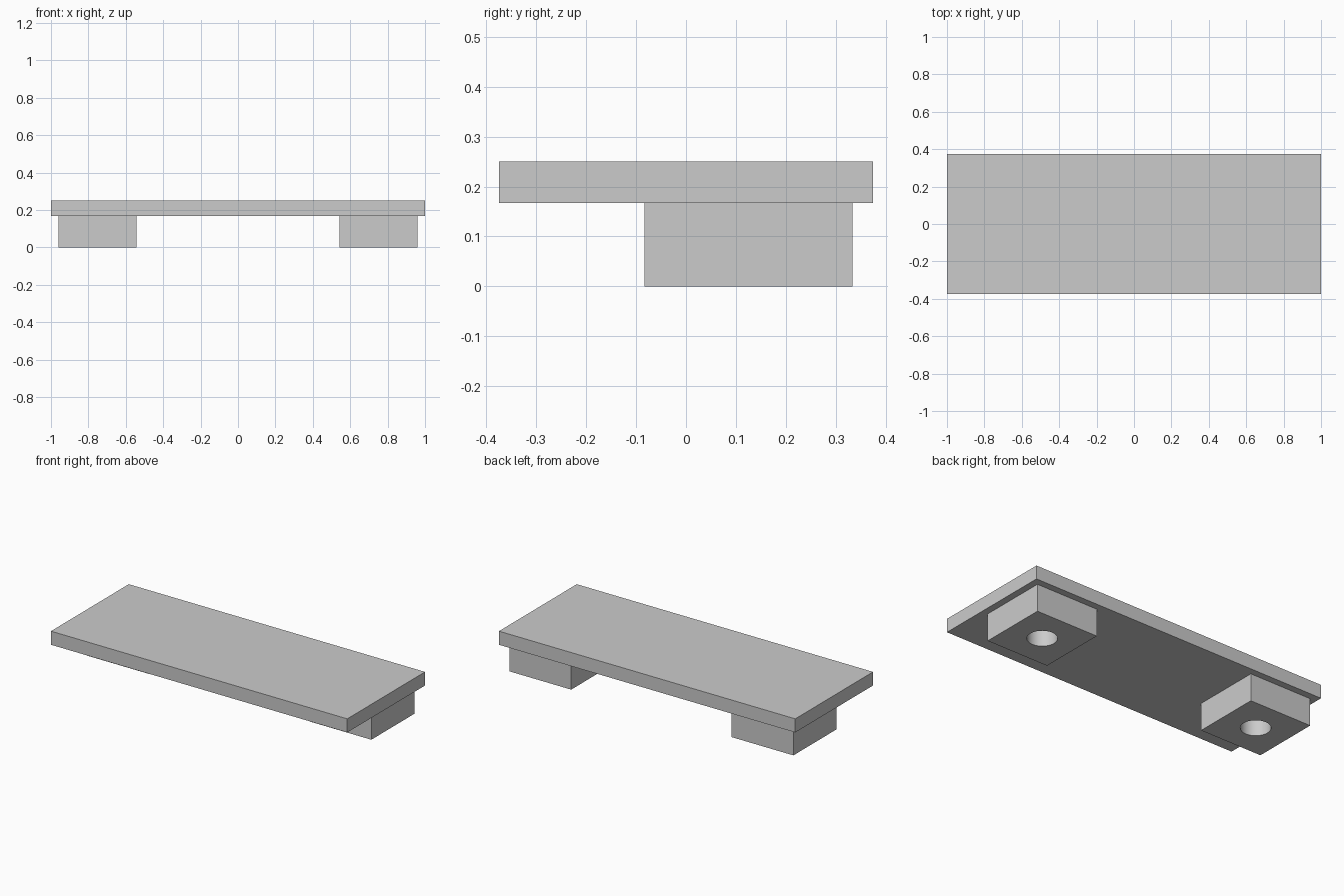
import bpy
import math

cube = bpy.data.objects.get("Cube")
if cube:
    bpy.data.objects.remove(cube, do_unlink=True)

PLATE_BOTTOM = 0.167
PLATE_TOP = 0.25
FOOT_SIZE = 0.417
HOLE_RADIUS = 0.083

# Single plain grey
grey = bpy.data.materials.new("plain grey")
grey.use_nodes = True
colour = (0.6, 0.6, 0.6, 1)
grey.diffuse_color = colour
grey.node_tree.nodes["Principled BSDF"].inputs["Base Color"].default_value = colour


def box(name, x, y, bottom, top, width, depth):
    bpy.ops.mesh.primitive_cube_add(size=1, location=(x, y, (bottom + top) / 2))
    obj = bpy.context.object
    obj.name = name
    obj.scale = (width, depth, top - bottom)
    bpy.ops.object.transform_apply(location=False, rotation=False, scale=True)
    obj.data.materials.append(grey)
    return obj


def foot(name, x, y):
    """Square block with a round socket open at the underside."""
    block = box(name, x, y, 0, PLATE_BOTTOM, FOOT_SIZE, FOOT_SIZE)
    bpy.ops.mesh.primitive_cylinder_add(
        vertices=48, radius=HOLE_RADIUS, depth=1, location=(x, y, 0))
    cutter = bpy.context.object
    cutter.data.materials.append(grey)
    cutter.hide_render = True

    cut = block.modifiers.new("socket", 'BOOLEAN')
    cut.operation = 'DIFFERENCE'
    cut.solver = 'EXACT'
    cut.object = cutter
    bpy.ops.object.select_all(action='DESELECT')
    block.select_set(True)
    bpy.context.view_layer.objects.active = block
    bpy.ops.object.modifier_apply(modifier=cut.name)
    bpy.data.objects.remove(cutter, do_unlink=True)
    bpy.ops.object.shade_smooth_by_angle(angle=math.radians(30))


# Flat top plate
box("top_plate", 0, 0, PLATE_BOTTOM, PLATE_TOP, 2, 0.75)

# Two feet, set towards the back
for side, x in (("left", 0.75), ("right", -0.75)):
    foot(side + "_foot", x, 0.125)
